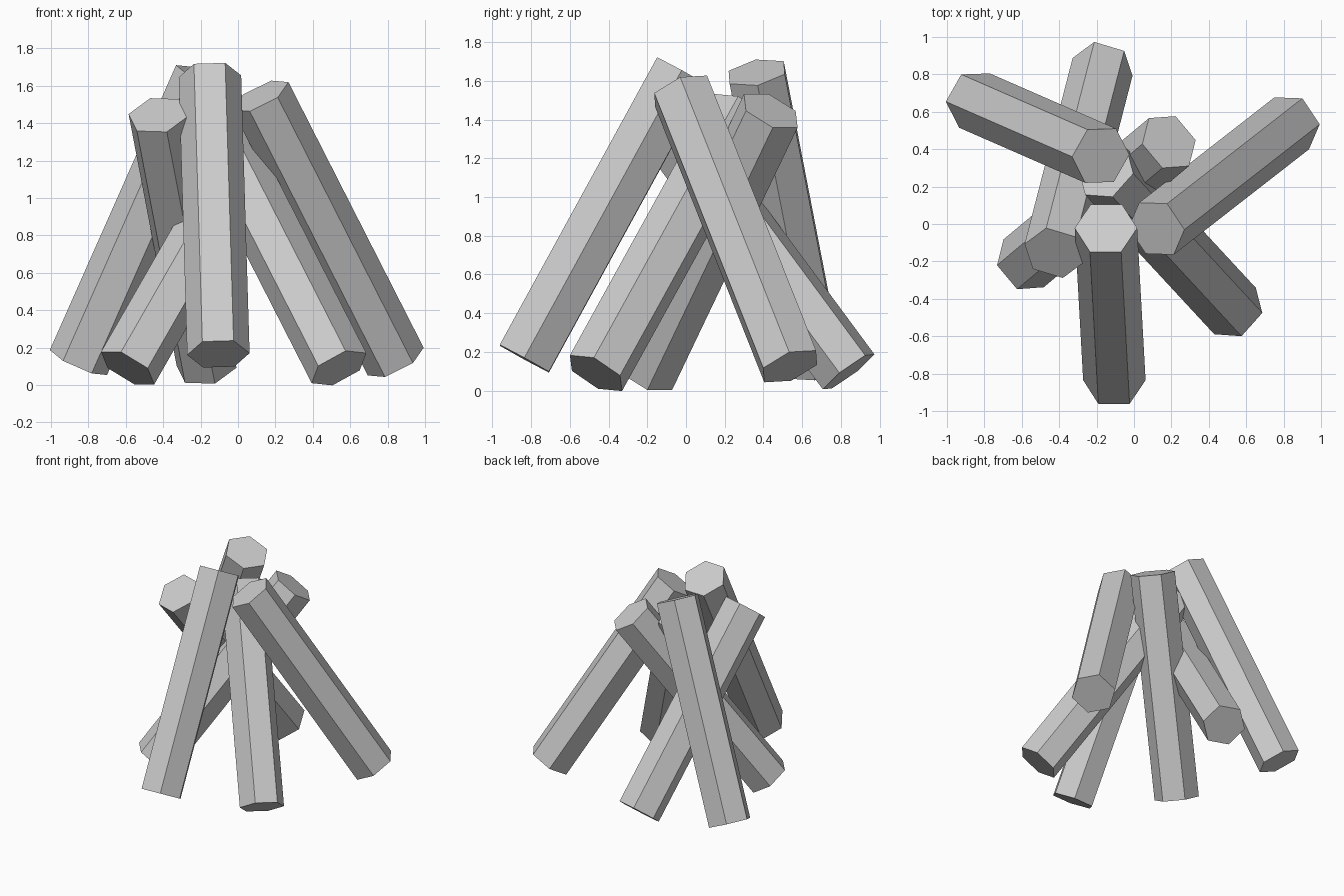
import bpy
import bmesh
from math import cos, sin, pi
from mathutils import Vector

if "Cube" in bpy.data.objects:
    bpy.data.objects.remove(bpy.data.objects["Cube"])

RADIUS = 0.167


def log(name, bottom, top, corner):
    """Hexagonal log between two end centres; corner is the xy offset of one end corner."""
    bottom, top = Vector(bottom), Vector(top)
    axis = (top - bottom).normalized()
    u = Vector((corner[0], corner[1], 0))
    u.z = -(u.x * axis.x + u.y * axis.y) / axis.z
    u.normalize()
    v = axis.cross(u)
    bm = bmesh.new()
    ring = [(u * cos(i * pi / 3) + v * sin(i * pi / 3)) * RADIUS for i in range(6)]
    low = [bm.verts.new(bottom + r) for r in ring]
    high = [bm.verts.new(top + r) for r in ring]
    bm.faces.new(low[::-1])
    bm.faces.new(high)
    for i in range(6):
        j = (i + 1) % 6
        bm.faces.new((low[i], low[j], high[j], high[i]))
    mesh = bpy.data.meshes.new(name)
    bm.to_mesh(mesh)
    bm.free()
    bpy.context.collection.objects.link(bpy.data.objects.new(name, mesh))


# Six logs leaning together like a campfire stack
log("front_log", (-0.105, -0.835, 0.165), (-0.15, -0.022, 1.65), (0.167, 0))
log("right_log", (0.843, 0.538, 0.125), (0.12, -0.025, 1.545), (0.145, -0.005))
log("left_log", (-0.853, 0.66, 0.12), (-0.178, 0.365, 1.643), (-0.147, -0.005))
log("back_log", (-0.168, 0.84, 0.097), (-0.425, -0.155, 1.443), (0.15, -0.045))
log("front_left_log", (-0.59, -0.21, 0.09), (0.187, 0.438, 1.445), (0.138, 0.01))
log("front_right_log", (0.54, -0.465, 0.09), (-0.15, 0.28, 1.44), (0.14, -0.01))
